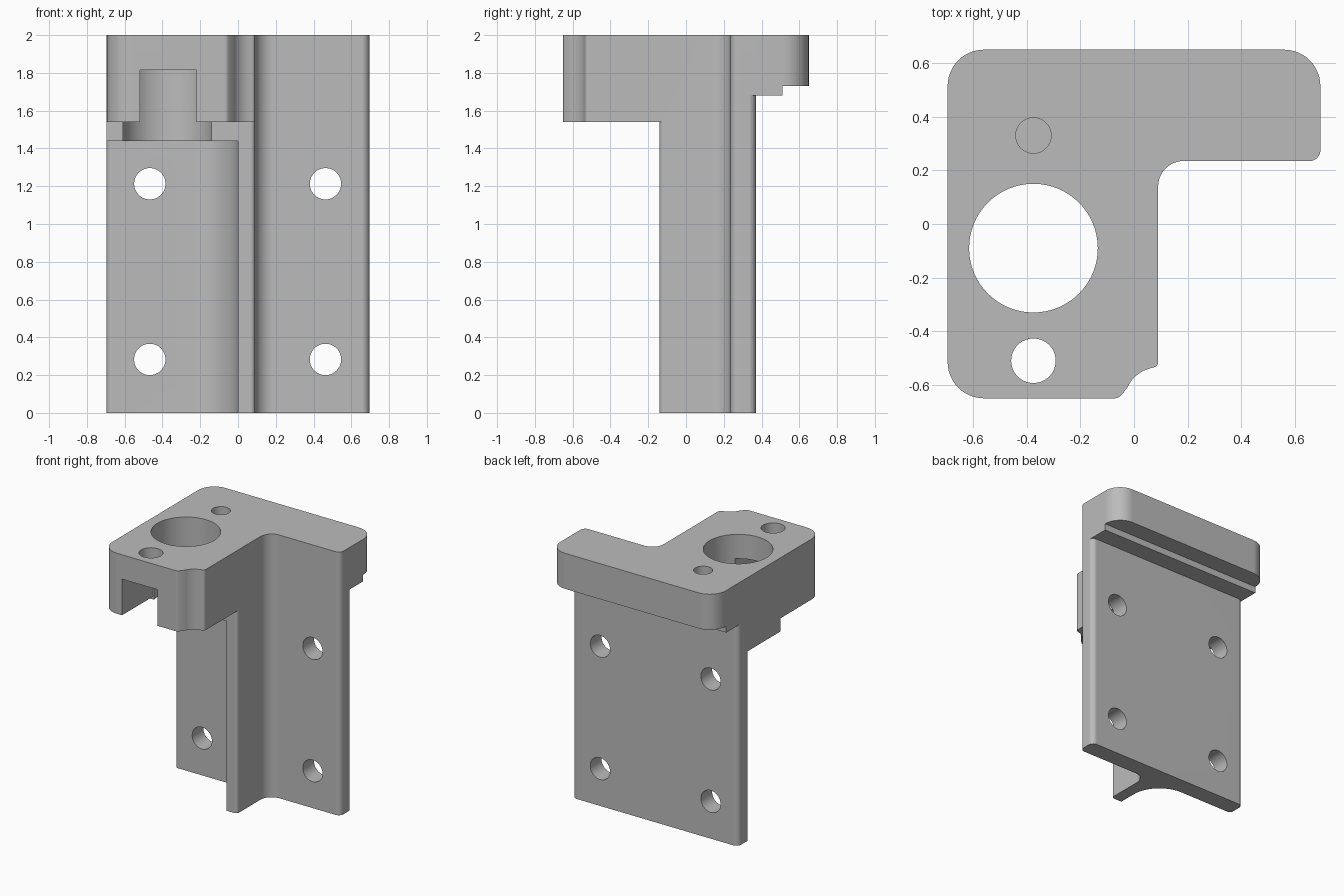
import bpy, bmesh, math
from mathutils import Vector, Matrix

if "Cube" in bpy.data.objects:
    bpy.data.objects.remove(bpy.data.objects["Cube"], do_unlink=True)

grey = bpy.data.materials.new("plain_grey")
grey.use_nodes = True
colour = (0.5, 0.5, 0.5, 1)
grey.diffuse_color = colour
grey.node_tree.nodes["Principled BSDF"].inputs["Base Color"].default_value = colour


def rounded(points, steps=12):
    """Outline whose corners (x, y, radius) become tangent arcs."""
    out = []
    for i, p in enumerate(points):
        c = Vector(p[:2])
        if len(p) == 2:
            out.append(c)
            continue
        a = (Vector(points[i - 1][:2]) - c).normalized()
        b = (Vector(points[(i + 1) % len(points)][:2]) - c).normalized()
        half = a.angle(b) / 2
        centre = c + (a + b).normalized() * p[2] / math.sin(half)
        start = c + a * p[2] / math.tan(half) - centre
        end = c + b * p[2] / math.tan(half) - centre
        sweep = start.angle_signed(end)
        for k in range(steps + 1):
            out.append(centre + Matrix.Rotation(-sweep * k / steps, 2) @ start)
    return out


def add_object(name, bm):
    bmesh.ops.recalc_face_normals(bm, faces=bm.faces)
    mesh = bpy.data.meshes.new(name)
    bm.to_mesh(mesh)
    bm.free()
    mesh.materials.append(grey)
    obj = bpy.data.objects.new(name, mesh)
    bpy.context.collection.objects.link(obj)
    return obj


def prism(name, outline, low, high):
    bm = bmesh.new()
    base = [bm.verts.new((p[0], p[1], low)) for p in outline]
    top = [bm.verts.new((p[0], p[1], high)) for p in outline]
    bm.faces.new(base[::-1])
    bm.faces.new(top)
    for i in range(len(base)):
        bm.faces.new((base[i - 1], base[i], top[i], top[i - 1]))
    return add_object(name, bm)


def cylinder(name, centre, radius, depth, along_y=False):
    turn = Matrix.Rotation(math.pi / 2 if along_y else 0, 4, 'X')
    bm = bmesh.new()
    bmesh.ops.create_cone(bm, cap_ends=True, segments=64, radius1=radius, radius2=radius,
                          depth=depth, matrix=Matrix.Translation(centre) @ turn)
    return add_object(name, bm)


def box(name, x0, x1, y0, y1, z0, z1):
    return prism(name, [(x0, y0), (x1, y0), (x1, y1), (x0, y1)], z0, z1)


# Full-height L-shaped blank with a scalloped front corner
scallop = [(0.09 + 0.125 * math.cos(t), -0.66 + 0.125 * math.sin(t))
           for t in [math.radians(155 - 5 * k) for k in range(11)]]
outline = rounded([(-0.695, -0.65, 0.135), (-0.06, -0.65, 0.03), (-0.04, -0.63), *scallop,
                   (0.09, -0.53, 0.02), (0.09, 0.235, 0.095), (0.695, 0.235, 0.04),
                   (0.695, 0.65, 0.135), (-0.695, 0.65, 0.135)])
bracket = prism("bracket", outline, 0, 2)

# Material removed around the plate and rib
cutters = [
    prism("pocket_cutter", rounded([(-0.8, 0.29), (-0.696, 0.29), (-0.696, 0.235, 0.03),
                                    (0, 0.235, 0.24), (0, -0.8), (-0.8, -0.8)]), -0.1, 1.44),
    prism("front_cutter", rounded([(-0.9, -0.14), (0.091, -0.14, 0.025), (0.091, -0.09),
                                   (0.3, -0.09), (0.3, -0.9), (-0.9, -0.9)]), -0.2, 1.54),
    prism("back_cutter", rounded([(-0.85, 0.31), (-0.696, 0.31), (-0.696, 0.37, 0.04),
                                  (0.696, 0.37, 0.04), (0.696, 0.31), (0.8, 0.31),
                                  (0.8, 0.8), (-0.85, 0.8)]), -0.15, 1.68),
    box("back_step_cutter", -0.9, 0.9, 0.51, 0.9, 1.5, 1.73),
    # Slot, bore and pin holes in the head
    box("slot_cutter", -0.52, -0.22, -0.95, -0.1, 1.3, 1.815),
    cylinder("bore_cutter", (-0.375, -0.09, 1.8), 0.24, 0.9),
    cylinder("front_pin_cutter", (-0.375, -0.51, 1.9), 0.083, 0.5),
    cylinder("back_pin_cutter", (-0.375, 0.33, 1.95), 0.066, 0.5),
]
# Four mounting holes through the plate
for x in (-0.467, 0.463):
    for z in (0.283, 1.213):
        cutters.append(cylinder("mount_hole_cutter", (x, 0.3, z), 0.083, 0.6, True))

for cutter in cutters:
    mod = bracket.modifiers.new(cutter.name, 'BOOLEAN')
    mod.operation = 'DIFFERENCE'
    mod.solver = 'EXACT'
    mod.object = cutter
    cutter.hide_render = True

# Bake the cuts and drop the cutters
bpy.context.view_layer.update()
graph = bpy.context.evaluated_depsgraph_get()
finished = bpy.data.meshes.new_from_object(bracket.evaluated_get(graph))
bracket.modifiers.clear()
bracket.data = finished
finished.materials.clear()
finished.materials.append(grey)
finished.polygons.foreach_set("material_index", [0] * len(finished.polygons))
for cutter in cutters:
    bpy.data.objects.remove(cutter, do_unlink=True)

# Smooth arcs, crisp machined edges
bpy.ops.object.select_all(action='DESELECT')
bracket.select_set(True)
bpy.context.view_layer.objects.active = bracket
bpy.ops.object.shade_smooth_by_angle(angle=math.radians(30))
weighted = bracket.modifiers.new("flat_face_normals", 'WEIGHTED_NORMAL')
weighted.keep_sharp = True
